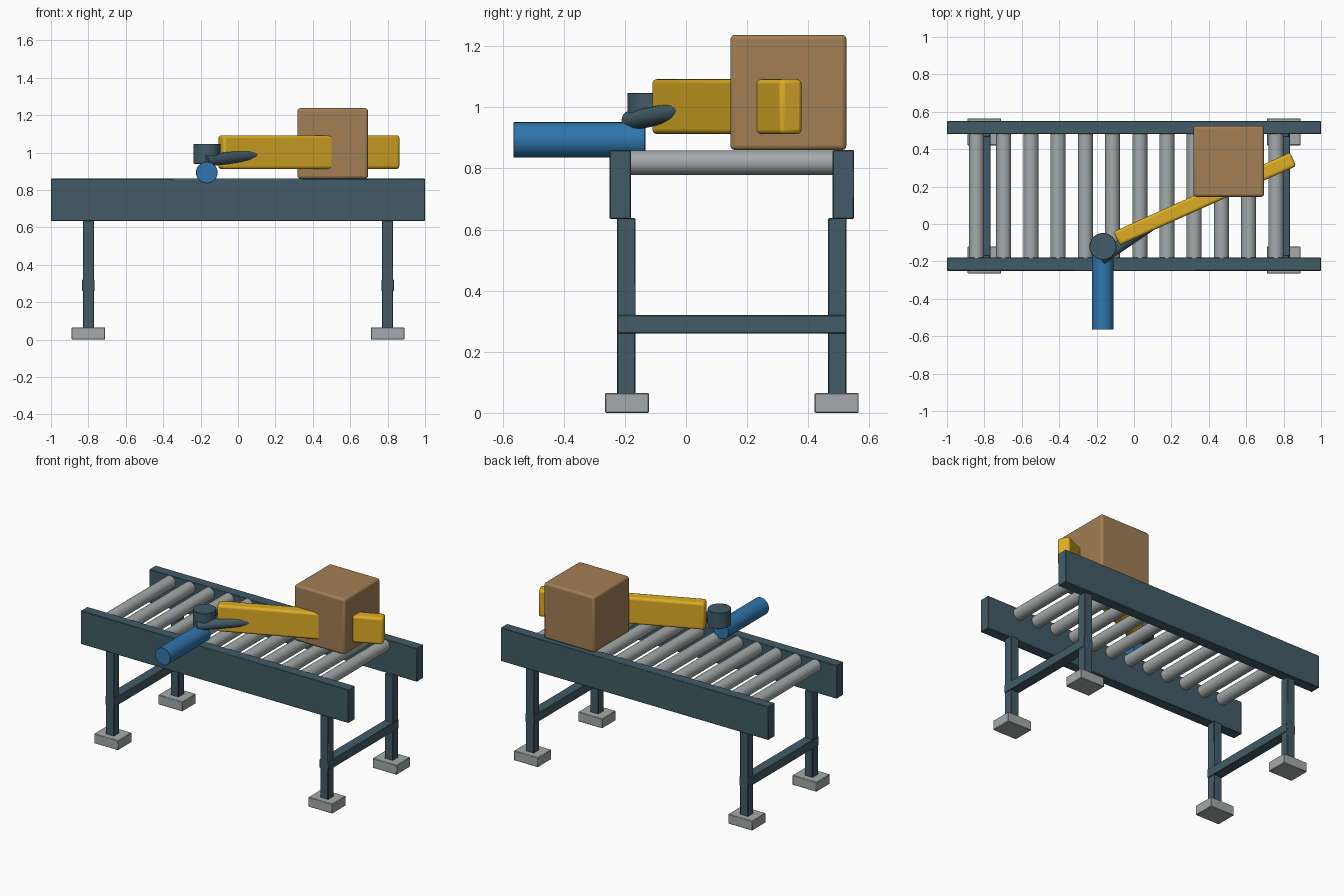
import bpy, math
from mathutils import Vector

if "Cube" in bpy.data.objects:
    bpy.data.objects.remove(bpy.data.objects["Cube"])


def mat(name, col):
    m = bpy.data.materials.new(name)
    m.diffuse_color = (*col, 1)
    m.use_nodes = True
    m.node_tree.nodes["Principled BSDF"].inputs["Base Color"].default_value = m.diffuse_color
    return m


STEEL = mat("slate_paint", (0.055, 0.105, 0.135))
YELLOW = mat("yellow_paint", (0.72, 0.42, 0.02))
BLUE = mat("blue_paint", (0.03, 0.18, 0.42))
CARD = mat("cardboard", (0.36, 0.21, 0.09))
GREY = mat("bare_metal", (0.38, 0.4, 0.4))


def finish(o, name, m, bevel, segs):
    o.name = name
    o.data.materials.append(m)
    if bevel:
        b = o.modifiers.new("bevel", 'BEVEL')
        b.width, b.segments, b.limit_method = bevel, segs, 'ANGLE'
    bpy.ops.object.shade_smooth_by_angle(angle=math.radians(35))
    return o


def box(name, lo, hi, m, bevel=0.003, segs=1, angle=0):
    lo, hi = Vector(lo), Vector(hi)
    bpy.ops.mesh.primitive_cube_add(size=1, location=(lo + hi) / 2)
    o = bpy.context.object
    o.scale = hi - lo
    bpy.ops.object.transform_apply(location=False, rotation=False, scale=True)
    o.rotation_euler.z = angle
    return finish(o, name, m, bevel, segs)


def rod(name, a, b, r, m, bevel=0.002):
    a, b = Vector(a), Vector(b)
    bpy.ops.mesh.primitive_cylinder_add(vertices=40, radius=r, depth=(b - a).length,
                                        location=(a + b) / 2)
    o = bpy.context.object
    o.rotation_euler = (b - a).to_track_quat('Z', 'Y').to_euler()
    return finish(o, name, m, bevel, 1)


YC = 0.15  # conveyor centre line

# side rails, legs and feet
for side, s in (("front", -1), ("back", 1)):
    y = YC + s * 0.365
    box(side + "_rail", (-1, y - 0.035, 0.635), (1, y + 0.035, 0.86), STEEL)
    y = YC + s * 0.345
    fy = YC + s * 0.343
    for end, x in (("left", -0.8), ("right", 0.8)):
        box(f"{side}_{end}_leg", (x - 0.03, y - 0.03, 0.06), (x + 0.03, y + 0.03, 0.637), STEEL)
        box(f"{side}_{end}_foot", (x - 0.09, fy - 0.072, 0), (x + 0.09, fy + 0.072, 0.065), GREY)

# braces between the legs
for end, x in (("left", -0.8), ("right", 0.8)):
    box(end + "_brace", (x - 0.034, YC - 0.375, 0.26), (x + 0.034, YC + 0.375, 0.32), STEEL)

# rollers
for i in range(12):
    x = -0.842 + i * 0.1455
    rod(f"roller_{i + 1}", (x, -0.185, 0.819), (x, 0.485, 0.819), 0.04, GREY, 0)

# carton on the belt
box("carton", (0.318, 0.145, 0.86), (0.695, 0.525, 1.237), CARD, 0.015, 3)

# diverter: swing arm, pivot, actuator and link
box("swing_arm", (0.379 - 0.5175, 0.094, 0.912), (0.379 + 0.5175, 0.174, 1.092),
    YELLOW, 0.015, 3, math.radians(24.2))
rod("pivot", (-0.166, -0.12, 0.94), (-0.166, -0.12, 1.047), 0.072, STEEL)
rod("actuator", (-0.167, -0.565, 0.893), (-0.167, -0.133, 0.893), 0.058, BLUE)
rod("link_rod", (-0.175, -0.185, 0.955), (0.12, 0.016, 0.993), 0.032, STEEL)
